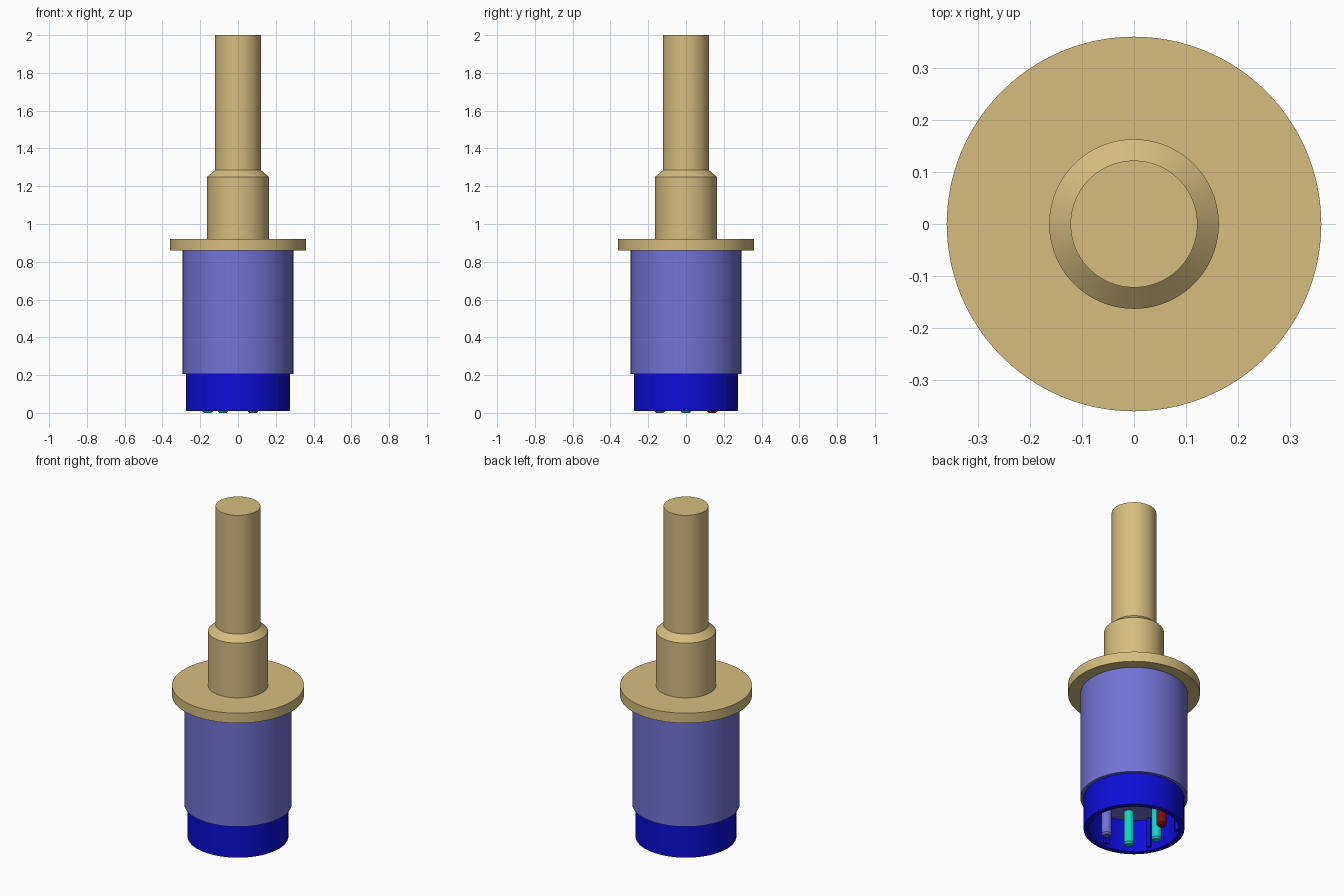
import bpy, bmesh, math
from mathutils import Matrix, Vector

cube = bpy.data.objects.get("Cube")
if cube:
    bpy.data.objects.remove(cube, do_unlink=True)


def material(name, rgb):
    mat = bpy.data.materials.new(name)
    mat.use_nodes = True
    colour = (*rgb, 1)
    mat.diffuse_color = colour
    mat.node_tree.nodes["Principled BSDF"].inputs["Base Color"].default_value = colour
    return mat


tan = material("tan", (0.66, 0.51, 0.21))
violet = material("violet", (0.17, 0.17, 0.66))
blue = material("deep blue", (0.004, 0.004, 0.67))
teal = material("teal", (0.007, 0.66, 0.55))
red = material("dark red", (0.22, 0.004, 0.003))


def finish(name, bm, mat, location=(0, 0, 0)):
    bmesh.ops.recalc_face_normals(bm, faces=bm.faces[:])
    mesh = bpy.data.meshes.new(name)
    bm.to_mesh(mesh)
    bm.free()
    mesh.materials.append(mat)
    obj = bpy.data.objects.new(name, mesh)
    obj.location = location
    bpy.context.collection.objects.link(obj)
    bpy.ops.object.select_all(action="DESELECT")
    obj.select_set(True)
    bpy.context.view_layer.objects.active = obj
    bpy.ops.object.shade_smooth_by_angle(angle=math.radians(30))
    return obj


def lathe(name, profile, mat, location=(0, 0, 0), steps=96, closed=False):
    """Spin (radius, height) points around z; open profiles get end caps."""
    bm = bmesh.new()
    verts = [bm.verts.new((r, 0, z)) for r, z in profile]
    pairs = list(zip(verts, verts[1:]))
    if closed:
        pairs.append((verts[-1], verts[0]))
    edges = [bm.edges.new(p) for p in pairs]
    bmesh.ops.spin(bm, geom=verts + edges, axis=(0, 0, 1), cent=(0, 0, 0),
                   angle=math.tau, steps=steps, use_merge=True)
    bmesh.ops.remove_doubles(bm, verts=bm.verts[:], dist=1e-5)
    if not closed:
        bmesh.ops.holes_fill(bm, edges=[e for e in bm.edges if e.is_boundary], sides=0)
    return finish(name, bm, mat, location)


# Flange, neck, chamfer and cable as one turned piece
lathe("flange_and_cable", [(0.36, 0.86), (0.36, 0.92), (0.163, 0.92), (0.163, 1.25),
                           (0.122, 1.285), (0.122, 2.0)], tan)

# Main barrel, whose underside closes the socket
lathe("barrel", [(0.293, 0.205), (0.293, 0.86)], violet)

# Hollow skirt around the pins
lathe("skirt", [(0.275, 0.01), (0.275, 0.205), (0.245, 0.205), (0.245, 0.01)],
      blue, closed=True)

# Contact pins with chamfered tips
pin_profile = [(0.02, 0), (0.028, 0.01), (0.028, 0.205)]
for name, degrees, mat in (("pin_red", 120, red), ("pin_teal_side", 180, teal),
                           ("pin_teal_front", 240, teal), ("pin_violet", 300, violet)):
    a = math.radians(degrees)
    lathe(name, pin_profile, mat, (0.16 * math.cos(a), 0.16 * math.sin(a), 0), steps=32)

# Small guide ribs on the inner wall
for i, degrees in enumerate((150, 210, 270)):
    bm = bmesh.new()
    bmesh.ops.create_cube(bm, size=1, matrix=Matrix.Rotation(math.radians(degrees), 4, "Z")
                          @ Matrix.Translation((0.24, 0, 0.115))
                          @ Matrix.Diagonal(Vector((0.03, 0.025, 0.18, 1))))
    finish(f"guide_rib_{i + 1}", bm, blue)
